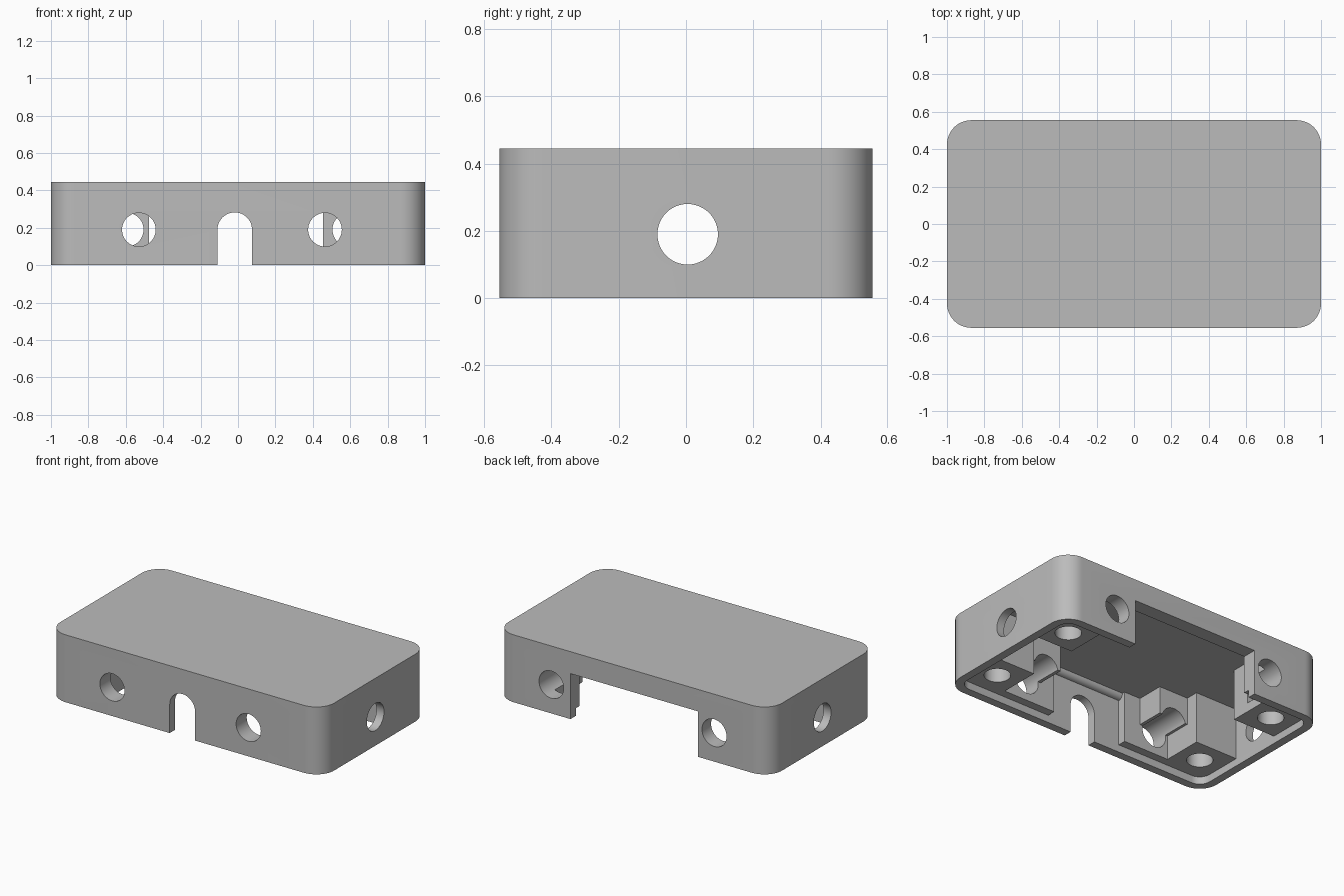
import bpy, bmesh, math
from mathutils import Matrix, Vector

old = bpy.data.objects.get("Cube")
if old:
    bpy.data.objects.remove(old, do_unlink=True)

grey = bpy.data.materials.new("light grey plastic")
grey.use_nodes = True
colour = (0.5, 0.5, 0.5, 1)
grey.diffuse_color = colour
grey.node_tree.nodes["Principled BSDF"].inputs["Base Color"].default_value = colour


def finish(name, bm):
    mesh = bpy.data.meshes.new(name)
    bmesh.ops.recalc_face_normals(bm, faces=bm.faces)
    bm.to_mesh(mesh)
    bm.free()
    mesh.materials.append(grey)
    ob = bpy.data.objects.new(name, mesh)
    bpy.context.collection.objects.link(ob)
    return ob


def box(name, xs, ys, zs, radius=0):
    """Box between limits, with optional rounded upright edges."""
    bm = bmesh.new()
    lo, hi = map(Vector, zip(xs, ys, zs))
    bmesh.ops.create_cube(bm, size=1, matrix=Matrix.Translation((lo + hi) / 2)
                          @ Matrix.Diagonal((hi - lo).to_4d()))
    if radius:
        upright = [e for e in bm.edges
                   if abs(e.verts[0].co.z - e.verts[1].co.z) > 0.01]
        bmesh.ops.bevel(bm, geom=upright, offset=radius, segments=12,
                        profile=0.5, affect='EDGES')
    return finish(name, bm)


def rod(name, centre, radius, length, axis):
    """Cylinder along the given axis."""
    bm = bmesh.new()
    turn = Vector((0, 0, 1)).rotation_difference(Vector(axis)).to_matrix().to_4x4()
    bmesh.ops.create_cone(bm, cap_ends=True, segments=48, radius1=radius,
                          radius2=radius, depth=length,
                          matrix=Matrix.Translation(centre) @ turn)
    return finish(name, bm)


def combine(target, other, operation):
    mod = target.modifiers.new(operation.lower(), 'BOOLEAN')
    mod.operation = operation
    mod.solver = 'EXACT'
    mod.object = other
    bpy.context.view_layer.objects.active = target
    bpy.ops.object.modifier_apply(modifier=mod.name)
    bpy.data.objects.remove(other, do_unlink=True)


X, Y, Z = (1, 0, 0), (0, 1, 0), (0, 0, 1)
W, D, H, WALL, LIP = 1.0, 0.555, 0.445, 0.055, 0.05
ROOF = H - 0.04
HOLE_Z, HOLE_R = 0.19, 0.09
front_holes = (-0.53, 0.465)

# Shell, open underneath
shell = box("enclosure_shell", (-W, W), (-D, D), (0, H), 0.13)
combine(shell, box("cavity", (WALL - W, W - WALL), (WALL - D, D - WALL),
                   (-0.1, H - WALL), 0.075), 'DIFFERENCE')

# Thick back wall and thick front wall on both sides of the slot recess
fillings = [
    box("back_wall", (-0.7, 0.7), (0.46, 0.51), (LIP, ROOF)),
    box("front_wall_right", (-0.7, -0.3), (-0.51, -0.445), (LIP, ROOF)),
    box("front_wall_left", (0.25, 0.7), (-0.51, -0.445), (LIP, ROOF)),
    rod("front_roof_fillet", (-0.025, -0.5, 0.39), 0.035, 0.57, X),
]
# Screw bosses in the corners
for sx in (-1, 1):
    for sy in (-1, 1):
        fillings.append(box("boss", sorted((sx * 0.635, sx * 0.95)),
                            sorted((sy * 0.175, sy * 0.505)), (LIP, ROOF)))
# Saddles behind the front holes
for x in front_holes:
    s = math.copysign(1, x)
    fillings.append(box("saddle", sorted((x - s * 0.11, s * 0.65)),
                        (-0.5, -0.26), (HOLE_Z + 0.02, ROOF)))
for part in fillings:
    combine(shell, part, 'UNION')

# Openings: connector holes, front slot, back bay and screw holes
cuts = [
    box("back_bay", (-0.475, 0.455), (0.4, 0.7), (-0.1, 0.3)),
    box("front_slot", (-0.11, 0.075), (-0.7, -0.45), (-0.1, HOLE_Z)),
    rod("front_slot_arch", (-0.0175, -0.575, HOLE_Z), 0.0925, 0.25, Y),
]
for x in front_holes:
    cuts.append(rod("front_hole", (x, -0.45, HOLE_Z), HOLE_R, 0.5, Y))
for s in (-1, 1):
    cuts.append(rod("back_hole", (s * 0.595, 0.5, HOLE_Z), HOLE_R, 0.4, Y))
    cuts.append(rod("side_hole", (s * W, 0.005, HOLE_Z), HOLE_R, 0.3, X))
    for t in (-1, 1):
        cuts.append(rod("screw_hole", (s * 0.79, t * 0.33, 0.1), 0.08, 0.4, Z))
for cut in cuts:
    combine(shell, cut, 'DIFFERENCE')

bpy.ops.object.select_all(action='DESELECT')
shell.select_set(True)
bpy.context.view_layer.objects.active = shell
bpy.ops.object.shade_smooth_by_angle(angle=math.radians(30))
